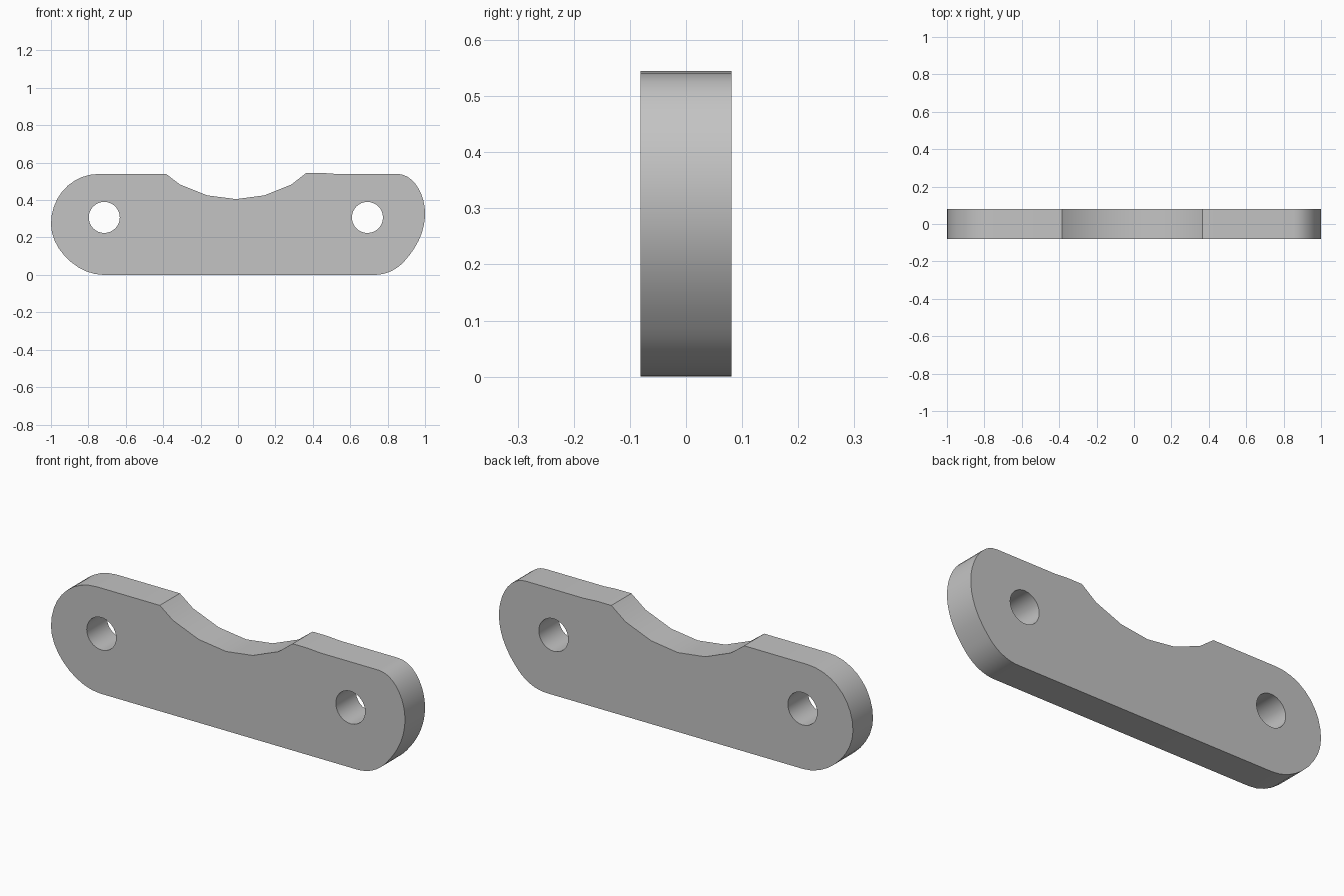
import bpy
import bmesh
from math import cos, sin, tau, radians
from mathutils import Vector
from mathutils.geometry import interpolate_bezier

HALF_DEPTH = 0.081

if "Cube" in bpy.data.objects:
    bpy.data.objects.remove(bpy.data.objects["Cube"])


def curve(a, b, c, d, steps=10):
    """Bezier points in the XZ plane."""
    return [tuple(p) for p in interpolate_bezier(Vector(a), Vector(b), Vector(c), Vector(d), steps)]


def circle(x, z, radius, sides=32):
    return [(x + radius * cos(tau * i / sides), z + radius * sin(tau * i / sides))
            for i in range(sides)]


# Outline, anticlockwise from the lower left
outline = []
outline += curve((0.73, 0), (0.8, 0), (0.86, 0.035), (0.9, 0.085))         # lower right corner
outline += curve((0.9, 0.085), (0.96, 0.155), (1, 0.235), (1, 0.33))[1:]   # right side
outline += curve((1, 0.33), (1, 0.43), (0.94, 0.54), (0.85, 0.54))[1:]     # upper right corner
outline += [(0.52, 0.54), (0.45, 0.545), (0.365, 0.545)]                   # raised lip
outline += [(0.285, 0.483), (0.14, 0.425), (-0.01, 0.405),
            (-0.165, 0.425), (-0.31, 0.483), (-0.385, 0.54)]               # faceted dip
outline += curve((-0.74, 0.54), (-0.89, 0.54), (-1, 0.42), (-1, 0.27))     # upper left round
outline += curve((-1, 0.27), (-1, 0.14), (-0.86, 0), (-0.72, 0))[1:]       # lower left round

# Flat face with two holes, then extruded through the thickness
bm = bmesh.new()
edges = []
for loop in (outline, circle(-0.715, 0.307, 0.083), circle(0.692, 0.307, 0.083)):
    verts = [bm.verts.new((x, -HALF_DEPTH, z)) for x, z in loop]
    edges += [bm.edges.new((v, verts[i - 1])) for i, v in enumerate(verts)]
bmesh.ops.triangle_fill(bm, use_beauty=True, edges=edges, normal=(0, -1, 0))
result = bmesh.ops.extrude_face_region(bm, geom=bm.faces[:], use_keep_orig=True)
moved = [g for g in result["geom"] if isinstance(g, bmesh.types.BMVert)]
bmesh.ops.translate(bm, verts=moved, vec=(0, 2 * HALF_DEPTH, 0))
bmesh.ops.recalc_face_normals(bm, faces=bm.faces[:])

mesh = bpy.data.meshes.new("link_plate")
bm.to_mesh(mesh)
bm.free()
plate = bpy.data.objects.new("link_plate", mesh)
bpy.context.collection.objects.link(plate)

# Plain grey finish
grey = bpy.data.materials.new("plain grey")
grey.use_nodes = True
colour = (0.55, 0.55, 0.55, 1)
grey.diffuse_color = colour
grey.node_tree.nodes["Principled BSDF"].inputs["Base Color"].default_value = colour
mesh.materials.append(grey)

# Smooth rounded walls, crisp rims
bpy.ops.object.select_all(action="DESELECT")
plate.select_set(True)
bpy.context.view_layer.objects.active = plate
bpy.ops.object.shade_smooth_by_angle(angle=radians(30))
